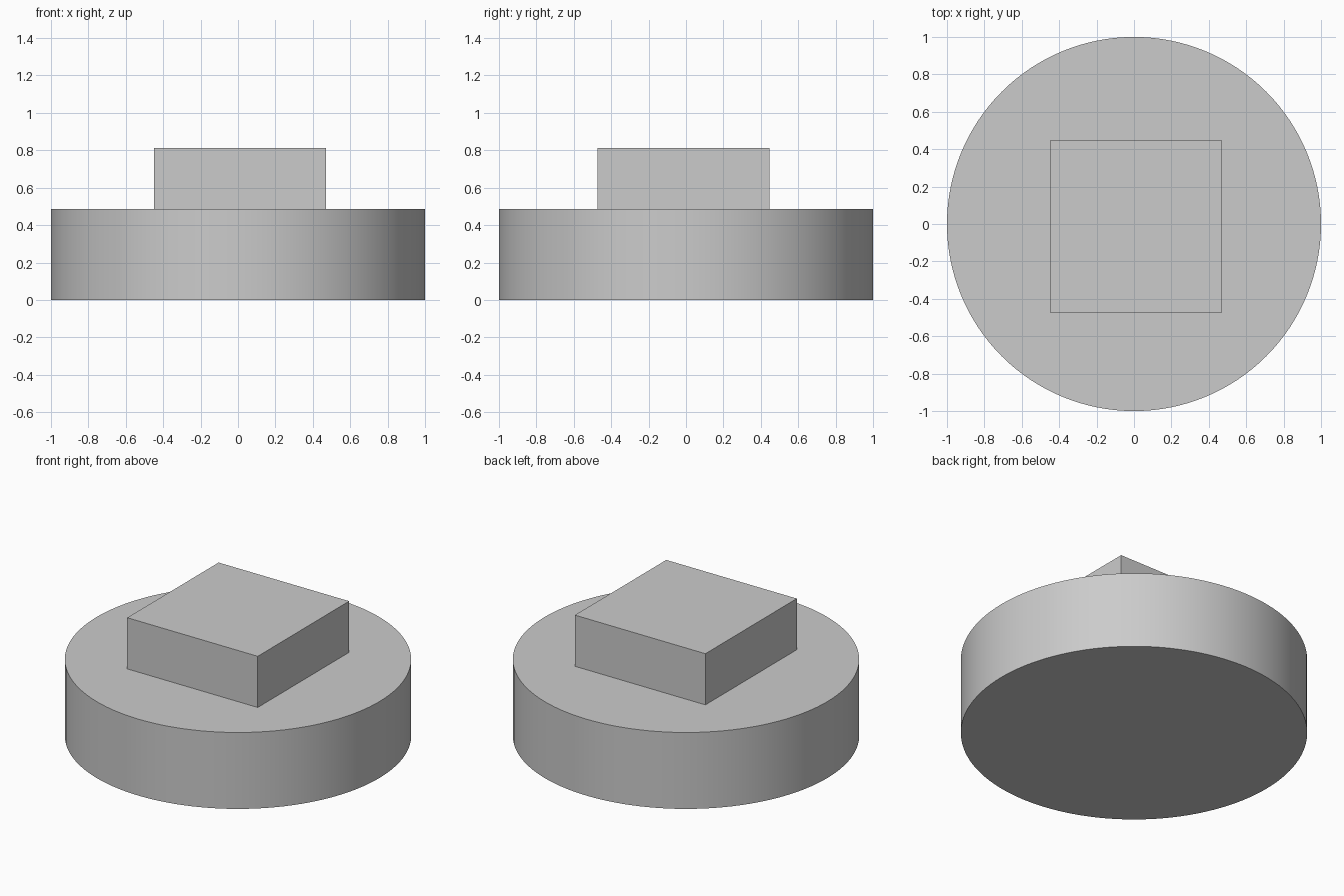
import bpy
import math

cube = bpy.data.objects.get("Cube")
if cube:
    bpy.data.objects.remove(cube, do_unlink=True)

# Single plain grey
grey = bpy.data.materials.new("light_grey")
grey.use_nodes = True
colour = (0.6, 0.6, 0.6, 1)
grey.diffuse_color = colour
grey.node_tree.nodes["Principled BSDF"].inputs["Base Color"].default_value = colour

BASE_TOP = 0.487
BLOCK_TOP = 0.813
BLOCK_SIDE = 0.92

# Round base
bpy.ops.mesh.primitive_cylinder_add(vertices=128, radius=1, depth=BASE_TOP,
                                    location=(0, 0, BASE_TOP / 2))
base = bpy.context.object
base.name = "round_base"
base.data.materials.append(grey)
bpy.ops.object.shade_smooth_by_angle(angle=math.radians(30))

# Square block, slightly off centre
height = BLOCK_TOP - BASE_TOP
bpy.ops.mesh.primitive_cube_add(size=1, location=(0.011, -0.014, BASE_TOP + height / 2))
block = bpy.context.object
block.name = "square_block"
block.scale = (BLOCK_SIDE, BLOCK_SIDE, height)
bpy.ops.object.transform_apply(location=False, rotation=False, scale=True)
block.data.materials.append(grey)
